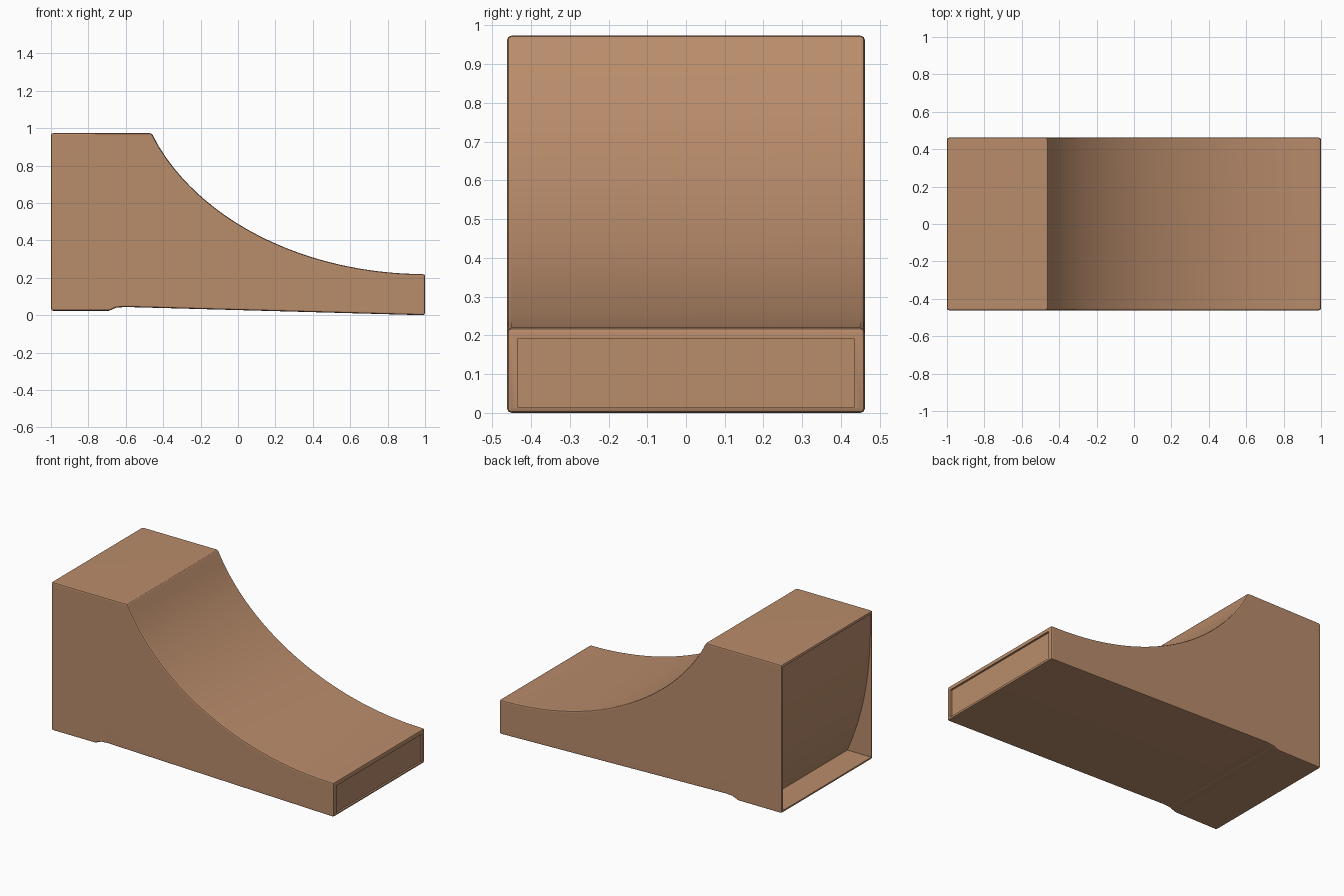
import bpy, bmesh, math

if "Cube" in bpy.data.objects:
    bpy.data.objects.remove(bpy.data.objects["Cube"])

HALF_W = 0.462
BEVEL = 0.012

mat = bpy.data.materials.new("tan_wood")
mat.diffuse_color = (0.485, 0.262, 0.147, 1.0)
mat.use_nodes = True
mat.node_tree.nodes["Principled BSDF"].inputs["Base Color"].default_value = mat.diffuse_color

# Side profile: deck, concave elliptical riding surface, low nose, stepped underside
profile = [(-1.0, 0.024), (-1.0, 0.974), (-0.462, 0.974)]
A, B, N = 1.56, 1.155, 36
for i in range(1, N + 1):
    x = -0.462 + 1.462 * i / N
    profile.append((x, 0.22 + B * (1 - math.sqrt(1 - ((1 - x) / A) ** 2))))
profile += [(1.0, 0.0), (-0.60, 0.044), (-0.65, 0.041), (-0.69, 0.024)]

bm = bmesh.new()
side = bm.faces.new([bm.verts.new((x, -HALF_W, z)) for x, z in profile])
ext = bmesh.ops.extrude_face_region(bm, geom=[side])
bmesh.ops.translate(bm, vec=(0, 2 * HALF_W, 0),
                    verts=[v for v in ext["geom"] if isinstance(v, bmesh.types.BMVert)])
bmesh.ops.recalc_face_normals(bm, faces=bm.faces)

# Softly rounded outer edges
sharp = [e for e in bm.edges if e.calc_face_angle(0) > math.radians(35)]
bmesh.ops.bevel(bm, geom=sharp, offset=BEVEL, segments=2, profile=0.5, affect='EDGES')
bmesh.ops.recalc_face_normals(bm, faces=bm.faces)


def recess(direction, rim, depth):
    """Inset the big end face that looks along x and push it in."""
    face = max((f for f in bm.faces if f.normal.x * direction > 0.98),
               key=lambda f: f.calc_area())
    bmesh.ops.inset_individual(bm, faces=[face], thickness=rim, use_even_offset=True)
    ring = list(face.verts)
    inner = bmesh.ops.extrude_face_region(bm, geom=[face])["geom"]
    verts = [v for v in inner if isinstance(v, bmesh.types.BMVert)]
    bmesh.ops.translate(bm, vec=(-direction * depth, 0, 0), verts=verts)
    if face.is_valid:
        bm.faces.remove(face)
    return ring, verts, next(f for f in inner if isinstance(f, bmesh.types.BMFace))


# Shallow panel in the nose, its lower edge close to the ground
for group in recess(1, 0.016, 0.012)[:2]:
    low = min(v.co.z for v in group)
    for v in group:
        if v.co.z < low + 0.01:
            v.co.z -= 0.014

# Back panel, nearly flush at the top and curving inwards towards the bottom
DEPTH = 0.17
_, verts, panel = recess(-1, 0.004, DEPTH)
low, high = min(v.co.z for v in verts), max(v.co.z for v in verts)
geom = [panel] + list(panel.edges) + list(panel.verts)
for i in range(1, 10):
    z = low + (high - low) * i / 10
    cut = bmesh.ops.bisect_plane(bm, geom=geom, plane_co=(0, 0, z), plane_no=(0, 0, 1))
    geom = cut["geom"]
for v in {g for g in geom if isinstance(g, bmesh.types.BMVert)}:
    t = (v.co.z - low) / (high - low)
    v.co.x = -0.999 + (DEPTH - 0.006) * (1 - t) ** 2.5 + 0.005

bmesh.ops.recalc_face_normals(bm, faces=bm.faces)
lowest = min(v.co.z for v in bm.verts)
bmesh.ops.translate(bm, vec=(0, 0, -lowest), verts=bm.verts)
mesh = bpy.data.meshes.new("ramp_body")
bm.to_mesh(mesh)
bm.free()
mesh.materials.append(mat)
ramp = bpy.data.objects.new("ramp_body", mesh)
bpy.context.collection.objects.link(ramp)
bpy.context.view_layer.objects.active = ramp
ramp.select_set(True)
bpy.ops.object.shade_smooth_by_angle(angle=math.radians(30))
# Keep the large flat sides evenly shaded
flat = ramp.modifiers.new("flat_sides", 'WEIGHTED_NORMAL')
flat.keep_sharp = True
